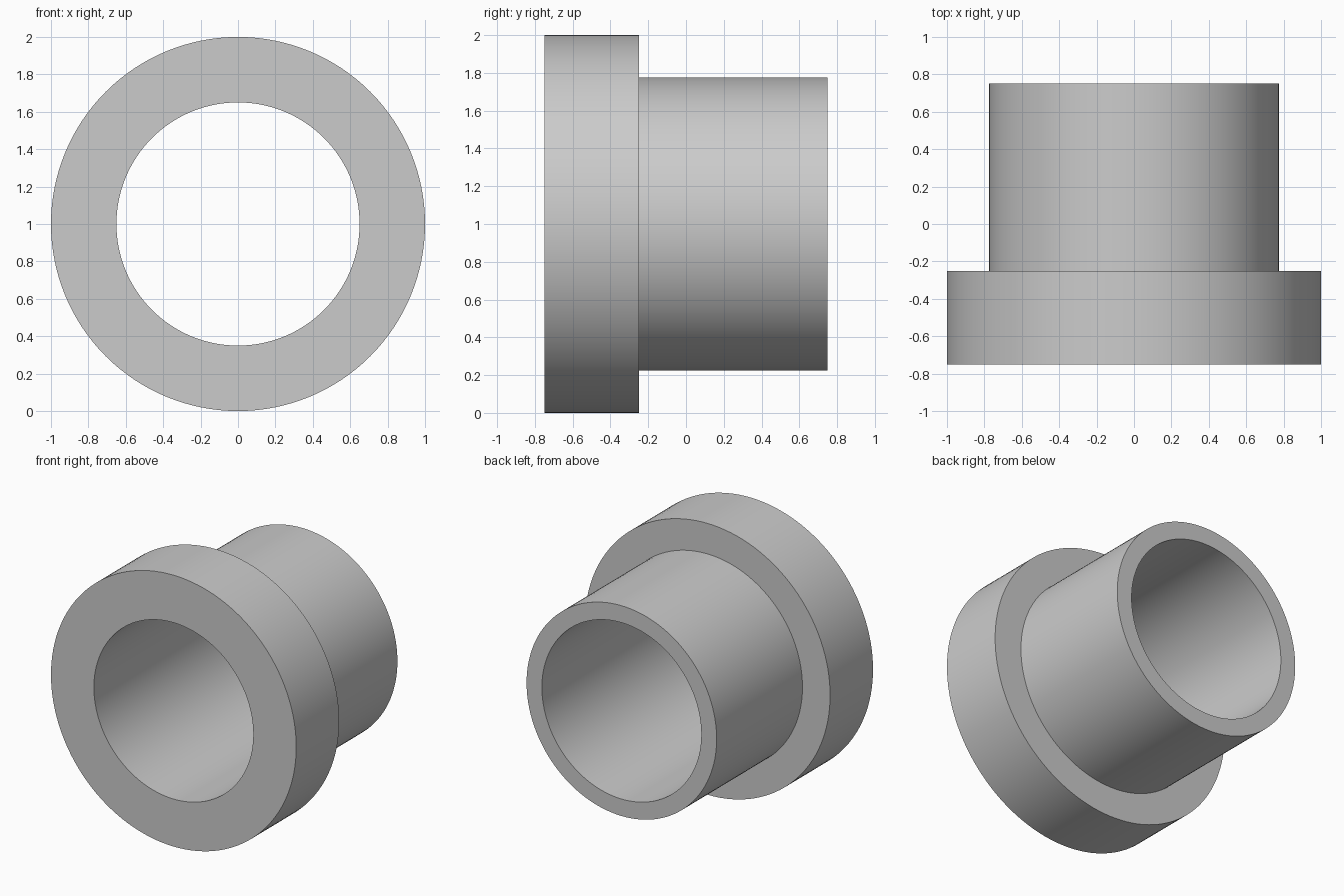
import bpy
import bmesh
from math import cos, sin, tau, radians

cube = bpy.data.objects.get("Cube")
if cube:
    bpy.data.objects.remove(cube, do_unlink=True)

SEGMENTS = 128
BORE, SLEEVE, FLANGE = 0.65, 0.775, 1.0
FRONT, STEP, BACK = -0.75, -0.25, 0.75

# Single plain grey material
grey = bpy.data.materials.new("plain grey")
grey.use_nodes = True
colour = (0.6, 0.6, 0.6, 1)
grey.diffuse_color = colour
grey.node_tree.nodes["Principled BSDF"].inputs["Base Color"].default_value = colour


def lathe(name, profile):
    """Revolve a closed (radius, y) profile about the bore axis at z = 1."""
    bm = bmesh.new()
    rings = []
    for i in range(SEGMENTS):
        a = tau * i / SEGMENTS
        rings.append([bm.verts.new((r * cos(a), y, FLANGE + r * sin(a)))
                      for r, y in profile])
    for i, ring in enumerate(rings):
        following = rings[(i + 1) % SEGMENTS]
        for j in range(len(profile)):
            k = (j + 1) % len(profile)
            bm.faces.new((ring[j], ring[k], following[k], following[j]))
    bmesh.ops.recalc_face_normals(bm, faces=bm.faces)
    mesh = bpy.data.meshes.new(name)
    bm.to_mesh(mesh)
    bm.free()
    mesh.materials.append(grey)
    obj = bpy.data.objects.new(name, mesh)
    bpy.context.collection.objects.link(obj)
    return obj


# Flanged bushing: wide front collar, narrower sleeve, straight through bore
bushing = lathe("flanged_bushing", [
    (BORE, FRONT), (FLANGE, FRONT), (FLANGE, STEP),
    (SLEEVE, STEP), (SLEEVE, BACK), (BORE, BACK),
])

# Smooth round walls with crisp rims
bpy.ops.object.select_all(action="DESELECT")
bushing.select_set(True)
bpy.context.view_layer.objects.active = bushing
bpy.ops.object.shade_smooth_by_angle(angle=radians(30))
